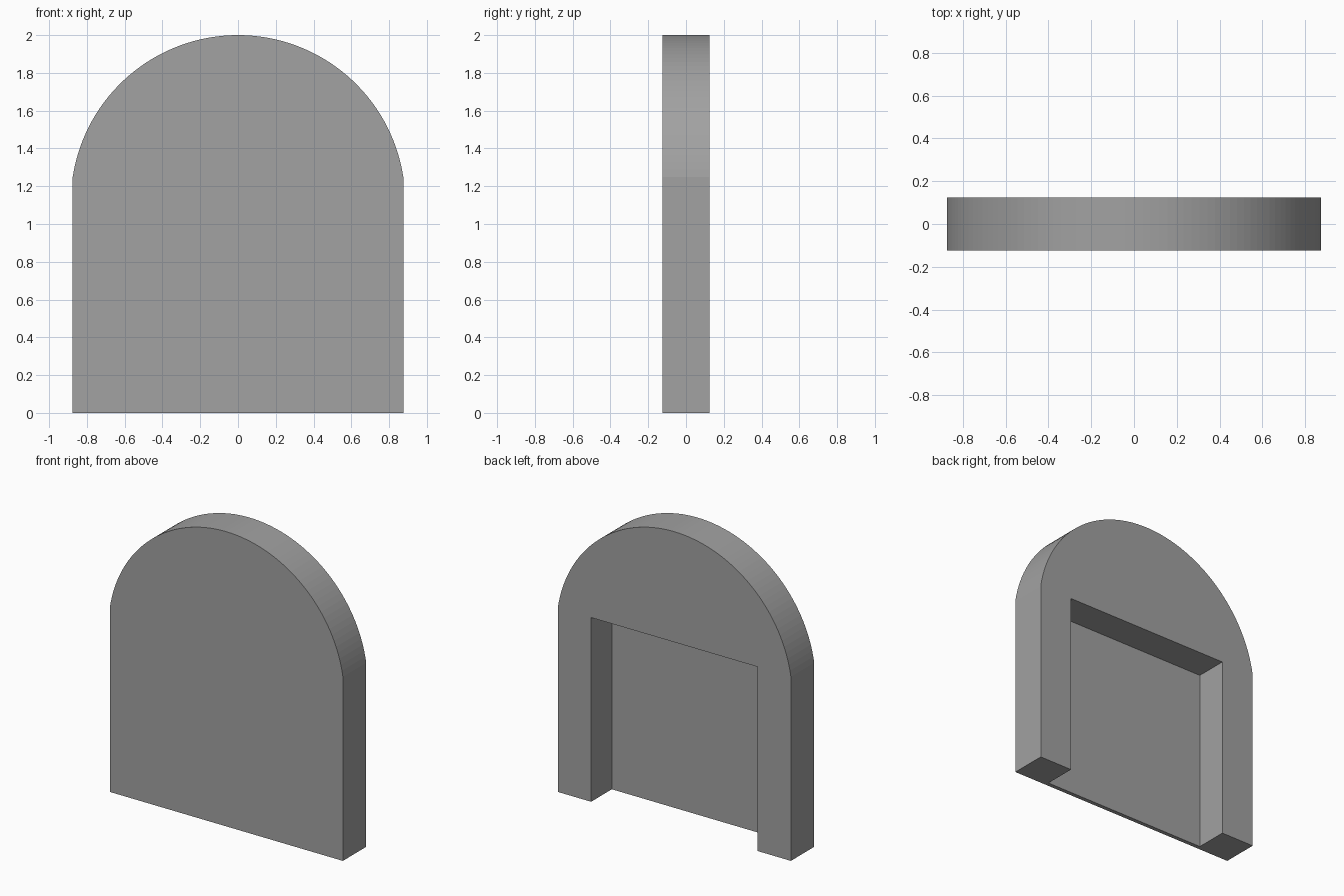
import bpy, bmesh, math

if "Cube" in bpy.data.objects:
    bpy.data.objects.remove(bpy.data.objects["Cube"])

HALF_W, HALF_D = 0.875, 0.125     # half width and half depth of the slab
SPRING, TOP = 1.25, 2.0           # where the arch starts and ends
OPEN_W, OPEN_H = 0.625, 1.25      # recess half width and height
PANEL = 0.028                     # thickness of the wall behind the recess
SEGMENTS = 64

grey = bpy.data.materials.new("stone_grey")
grey.diffuse_color = (0.36, 0.36, 0.36, 1)
grey.use_nodes = True
grey.node_tree.nodes["Principled BSDF"].inputs["Base Color"].default_value = grey.diffuse_color

# Arch: circular arc through both spring points and the top
rise = TOP - SPRING
radius = (HALF_W ** 2 + rise ** 2) / (2 * rise)
centre = TOP - radius
start = math.asin((SPRING - centre) / radius)
arc = []
for i in range(SEGMENTS + 1):
    a = start + (math.pi - 2 * start) * i / SEGMENTS
    arc.append((radius * math.cos(a), centre + radius * math.sin(a)))

outer = [(HALF_W, 0)] + arc + [(-HALF_W, 0)]
opening = [(-OPEN_W, 0), (-OPEN_W, OPEN_H), (OPEN_W, OPEN_H), (OPEN_W, 0)]
y_panel = -HALF_D + PANEL

bm = bmesh.new()


def ring(points, y):
    return [bm.verts.new((x, y, z)) for x, z in points]


def bridge(a, b):
    for i in range(len(a) - 1):
        bm.faces.new((a[i], a[i + 1], b[i + 1], b[i]))


front = ring(outer, -HALF_D)
back = ring(outer, HALF_D)
rim = ring(opening, HALF_D)
inner = ring(opening, y_panel)

bm.faces.new(front)               # plain front
bm.faces.new(back + rim)          # back frame around the recess
bridge(front, back)               # sides and arch
bridge(rim, inner)                # recess walls
bm.faces.new(inner)               # recess panel
# Underside: two feet and the thin panel edge
bm.faces.new((front[-1], back[-1], rim[0], inner[0], inner[3], rim[3], back[0], front[0]))
bmesh.ops.recalc_face_normals(bm, faces=bm.faces)

mesh = bpy.data.meshes.new("arched_slab")
bm.to_mesh(mesh)
bm.free()
mesh.materials.append(grey)
slab = bpy.data.objects.new("arched_slab", mesh)
bpy.context.collection.objects.link(slab)
